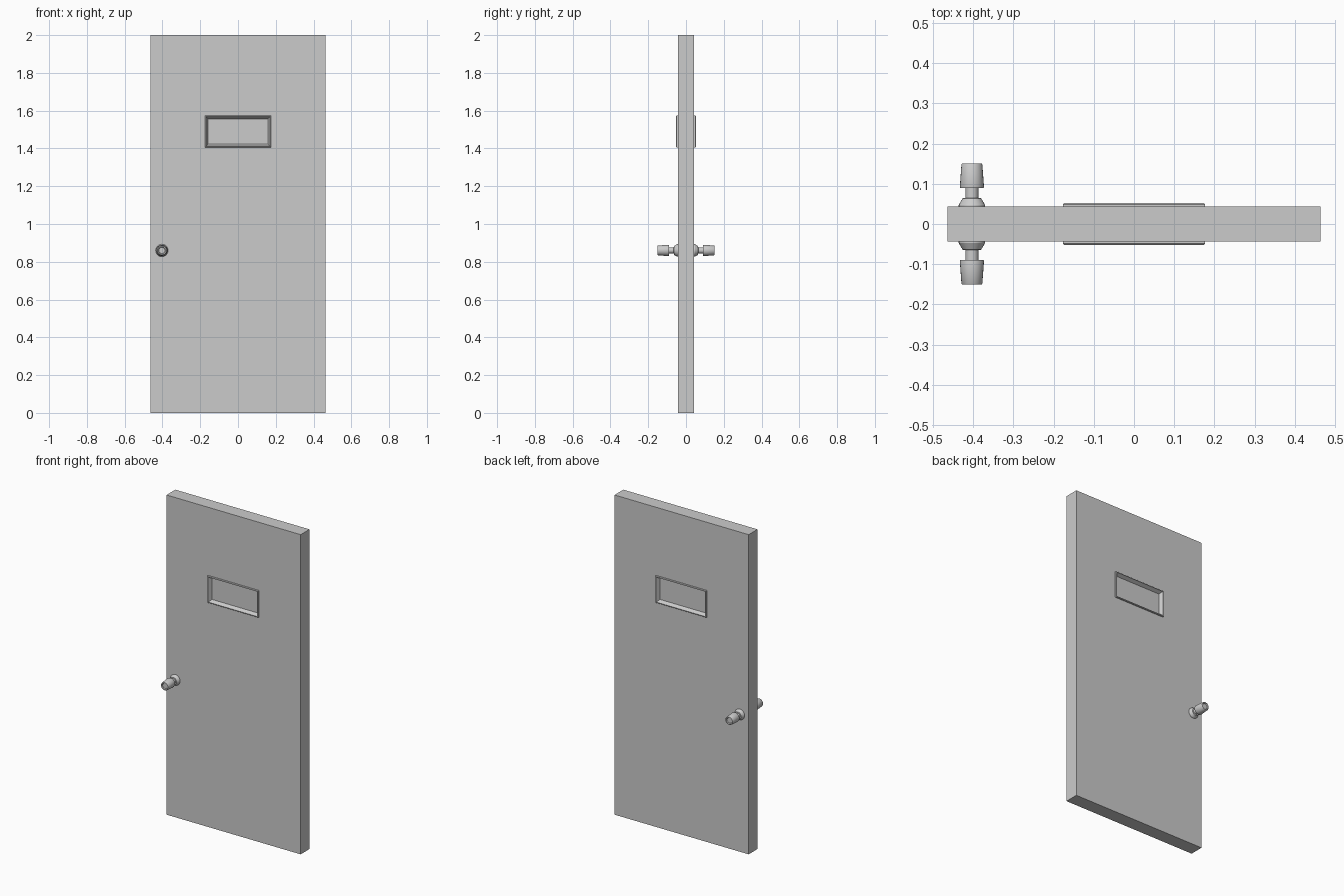
import bpy, bmesh, math

if "Cube" in bpy.data.objects:
    bpy.data.objects.remove(bpy.data.objects["Cube"])


def finish(bm, name):
    bmesh.ops.recalc_face_normals(bm, faces=bm.faces[:])
    me = bpy.data.meshes.new(name)
    bm.to_mesh(me)
    bm.free()
    ob = bpy.data.objects.new(name, me)
    bpy.context.collection.objects.link(ob)
    bpy.ops.object.select_all(action='DESELECT')
    ob.select_set(True)
    bpy.context.view_layer.objects.active = ob
    bpy.ops.object.shade_smooth_by_angle(angle=math.radians(30))
    return ob


def loft(bm, rings):
    # Bridge closed rings of points and cap both ends
    loops = [[bm.verts.new(p) for p in r] for r in rings]
    n = len(loops[0])
    for a, b in zip(loops, loops[1:]):
        for i in range(n):
            j = (i + 1) % n
            bm.faces.new((a[i], a[j], b[j], b[i]))
    bm.faces.new(loops[0])
    bm.faces.new(loops[-1])


# Door slab with raised, recessed window frames on both sides
CZ = 1.49


def rect(hx, z0, z1, y):
    return [(-hx, y, z0), (hx, y, z0), (hx, y, z1), (-hx, y, z1)]


def window(inset, y):
    hz = 0.084 - inset
    return (0.176 - inset, CZ - hz, CZ + hz, y)


half = [window(0.017, 0.030),     # pane
        window(0.006, 0.0525),    # rim inner edge
        window(0.003, 0.0525),    # rim outer edge
        window(0.0, 0.049),       # rim chamfer
        window(0.0, 0.0435),      # rim meets the slab
        (0.464, 0.0, 2.0, 0.0435)]
rings = [rect(a, b, c, -y) for a, b, c, y in half]
rings += [rect(*s) for s in reversed(half)]
bm = bmesh.new()
loft(bm, rings)
finish(bm, "door_panel")

# Door knobs: turned profile of (radius, distance from door centre)
profile = [(0.033, 0.042), (0.033, 0.047), (0.023, 0.064), (0.016, 0.065),
           (0.016, 0.089), (0.029, 0.089), (0.030, 0.093), (0.026, 0.148),
           (0.024, 0.151), (0.019, 0.151), (0.016, 0.146)]
SEG = 24
for side, name in ((-1, "front_knob"), (1, "back_knob")):
    bm = bmesh.new()
    loft(bm, [[(-0.403 + r * math.cos(2 * math.pi * i / SEG), side * y,
                0.86 + r * math.sin(2 * math.pi * i / SEG)) for i in range(SEG)]
              for r, y in profile])
    finish(bm, name)
